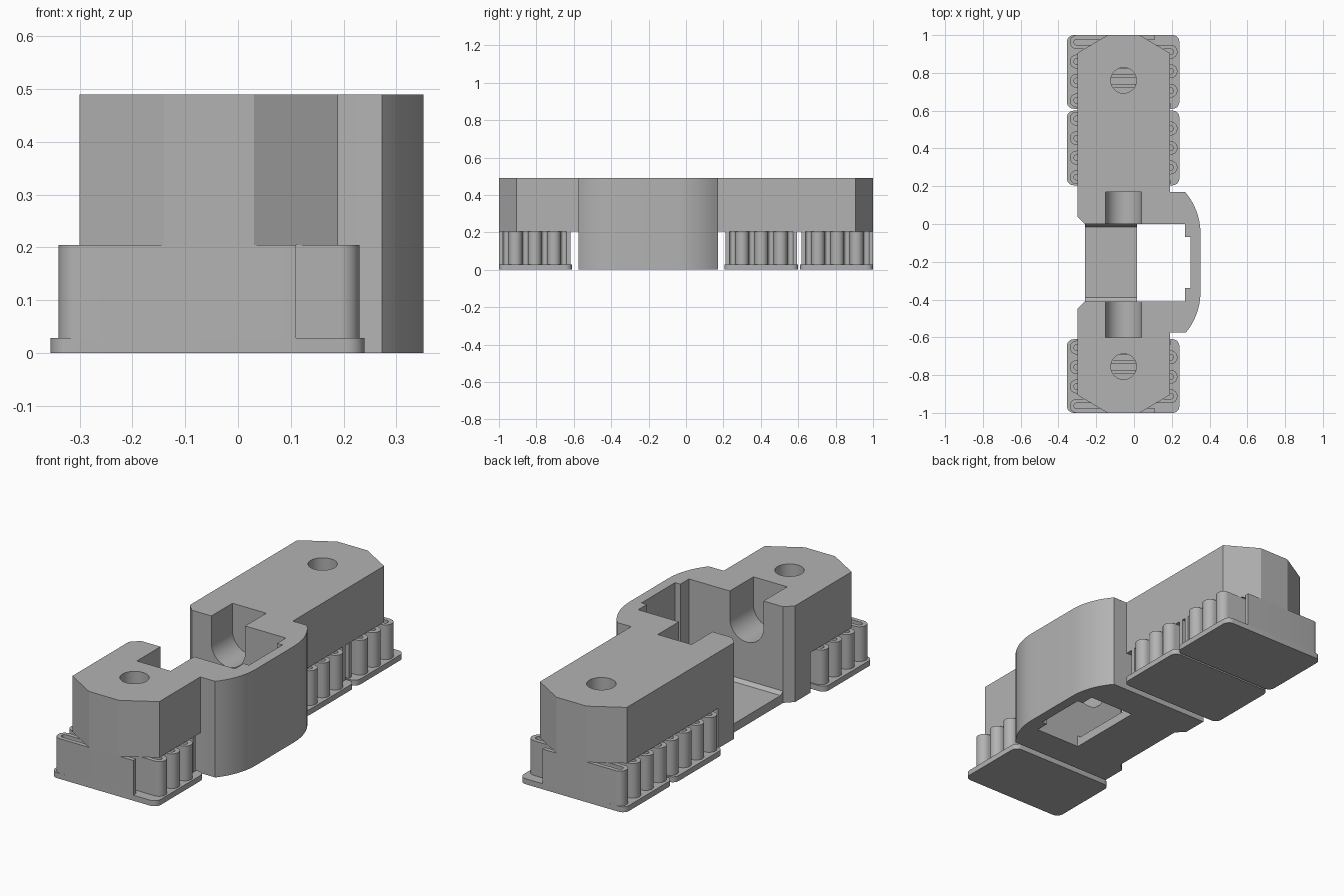
import bpy, bmesh
from math import sin, cos, pi, radians

cube = bpy.data.objects.get("Cube")
if cube:
    bpy.data.objects.remove(cube, do_unlink=True)

grey = bpy.data.materials.new("plain_grey")
grey.use_nodes = True
grey.diffuse_color = (0.45, 0.45, 0.45, 1)
grey.node_tree.nodes["Principled BSDF"].inputs["Base Color"].default_value = grey.diffuse_color

AXIS_X = -0.055  # centre line of the body


def finish(name, bm):
    bmesh.ops.recalc_face_normals(bm, faces=bm.faces)
    mesh = bpy.data.meshes.new(name)
    bm.to_mesh(mesh)
    bm.free()
    mesh.materials.append(grey)
    obj = bpy.data.objects.new(name, mesh)
    bpy.context.collection.objects.link(obj)
    return obj


def prism(name, pts, lo, hi, axis="z"):
    """Extrude a flat outline between two positions along an axis."""
    place = {"z": lambda a, b, c: (a, b, c),
             "y": lambda a, b, c: (a, c, b),
             "x": lambda a, b, c: (c, a, b)}[axis]
    bm = bmesh.new()
    low = [bm.verts.new(place(a, b, lo)) for a, b in pts]
    high = [bm.verts.new(place(a, b, hi)) for a, b in pts]
    bm.faces.new(low)
    bm.faces.new(high)
    for i in range(len(pts)):
        j = (i + 1) % len(pts)
        bm.faces.new((low[i], low[j], high[j], high[i]))
    return finish(name, bm)


def arc(cx, cy, r, start, end, n):
    angles = [radians(start + (end - start) * i / n) for i in range(n + 1)]
    return [(cx + r * cos(a), cy + r * sin(a)) for a in angles]


def activate(obj):
    bpy.ops.object.select_all(action="DESELECT")
    obj.select_set(True)
    bpy.context.view_layer.objects.active = obj


def smooth(obj):
    activate(obj)
    bpy.ops.object.shade_smooth_by_angle(angle=radians(30))


def cut(obj, cutter):
    cutter.hide_render = True
    mod = obj.modifiers.new("cut", "BOOLEAN")
    mod.operation = "DIFFERENCE"
    mod.solver = "EXACT"
    mod.object = cutter
    activate(obj)
    bpy.ops.object.modifier_apply(modifier=mod.name)
    bpy.data.objects.remove(cutter, do_unlink=True)


# Shared outlines: bowed side frame and the stepped window inside it
bow = arc(0.016, -0.36, 0.336, -40, 0, 10) + arc(0.016, -0.05, 0.336, 0, 41, 10)
frame = [(0.19, -0.575), (0.27, -0.575)] + bow + [(0.27, 0.17), (0.19, 0.17)]
window = [(-0.3, 0.04), (-0.26, 0), (0.27, 0), (0.27, -0.07), (0.3, -0.07),
          (0.3, -0.34), (0.27, -0.34), (0.27, -0.41), (-0.26, -0.41), (-0.3, -0.45)]

# Upper body with chamfered ends
front_end = [(-0.3, -0.905), (-0.14, -1), (0.03, -1), (0.19, -0.905)]
back_end = [(x, -y) for x, y in reversed(front_end)]
upper = prism("upper_body", front_end + frame + back_end + window, 0.205, 0.49)

# Screw holes and round-bottomed shaft slots
for y in (0.76, -0.755):
    cut(upper, prism("hole_cutter", arc(AXIS_X, y, 0.068, 0, 350, 35), 0.1, 0.6))
slot = [(AXIS_X + 0.095, 0.6)] + arc(AXIS_X, 0.35, 0.095, 0, -180, 20) + [(AXIS_X - 0.095, 0.6)]
for lo, hi in ((-0.02, 0.17), (-0.6, -0.39)):
    cut(upper, prism("slot_cutter", slot, lo, hi, "y"))
smooth(upper)

# Lower part of the middle housing
lower = prism("lower_housing", [(-0.3, -0.575)] + frame + [(-0.3, 0.17)] + window, 0, 0.205)
smooth(lower)

# Floor bridging the two inner walls, with sloped ends
floor = [(-0.41, 0), (0, 0), (0, 0.1), (-0.015, 0.045), (-0.39, 0.045), (-0.41, 0.06)]
prism("bridge_floor", floor, -0.26, 0.015, "x")


def support(name, y_start, direction, first_x):
    """Thin wall folded back and forth across the body."""
    pitch, rows = 0.0515, 8
    r = pitch / 2
    left, right = -0.329 + r, 0.219 - r
    path = [(first_x, y_start)]
    for i in range(rows - 1):
        y = y_start + direction * (i + 0.5) * pitch
        x, side = (left, -1) if i % 2 == 0 else (right, 1)
        for k in range(13):
            a = pi * k / 12
            path.append((x + side * r * sin(a), y - direction * r * cos(a)))
    path.append((right, y_start + direction * (rows - 1) * pitch))
    bm = bmesh.new()
    low = [bm.verts.new((x, y, 0.025)) for x, y in path]
    high = [bm.verts.new((x, y, 0.205)) for x, y in path]
    for i in range(len(path) - 1):
        bm.faces.new((low[i], low[i + 1], high[i + 1], high[i]))
    obj = finish(name, bm)
    mod = obj.modifiers.new("thickness", "SOLIDIFY")
    mod.thickness = 0.022
    mod.offset = 0
    activate(obj)
    bpy.ops.object.modifier_apply(modifier=mod.name)
    smooth(obj)


def raft(name, y0, y1):
    """Flat rounded pad under a support."""
    x0, x1, r = -0.355, 0.24, 0.035
    pts = (arc(x1 - r, y1 - r, r, 0, 90, 6) + arc(x0 + r, y1 - r, r, 90, 180, 6)
           + arc(x0 + r, y0 + r, r, 180, 270, 6) + arc(x1 - r, y0 + r, r, 270, 360, 6))
    smooth(prism(name, pts, 0, 0.028))


# Three pads with folded supports
for label, y0, y1, start, direction, first_x in (
        ("front", -1, -0.61, -0.989, 1, 0.11),
        ("middle", 0.205, 0.6, 0.583, -1, 0.19),
        ("back", 0.61, 1, 0.989, -1, 0.11)):
    raft(label + "_raft", y0, y1)
    support(label + "_support", start, direction, first_x)
